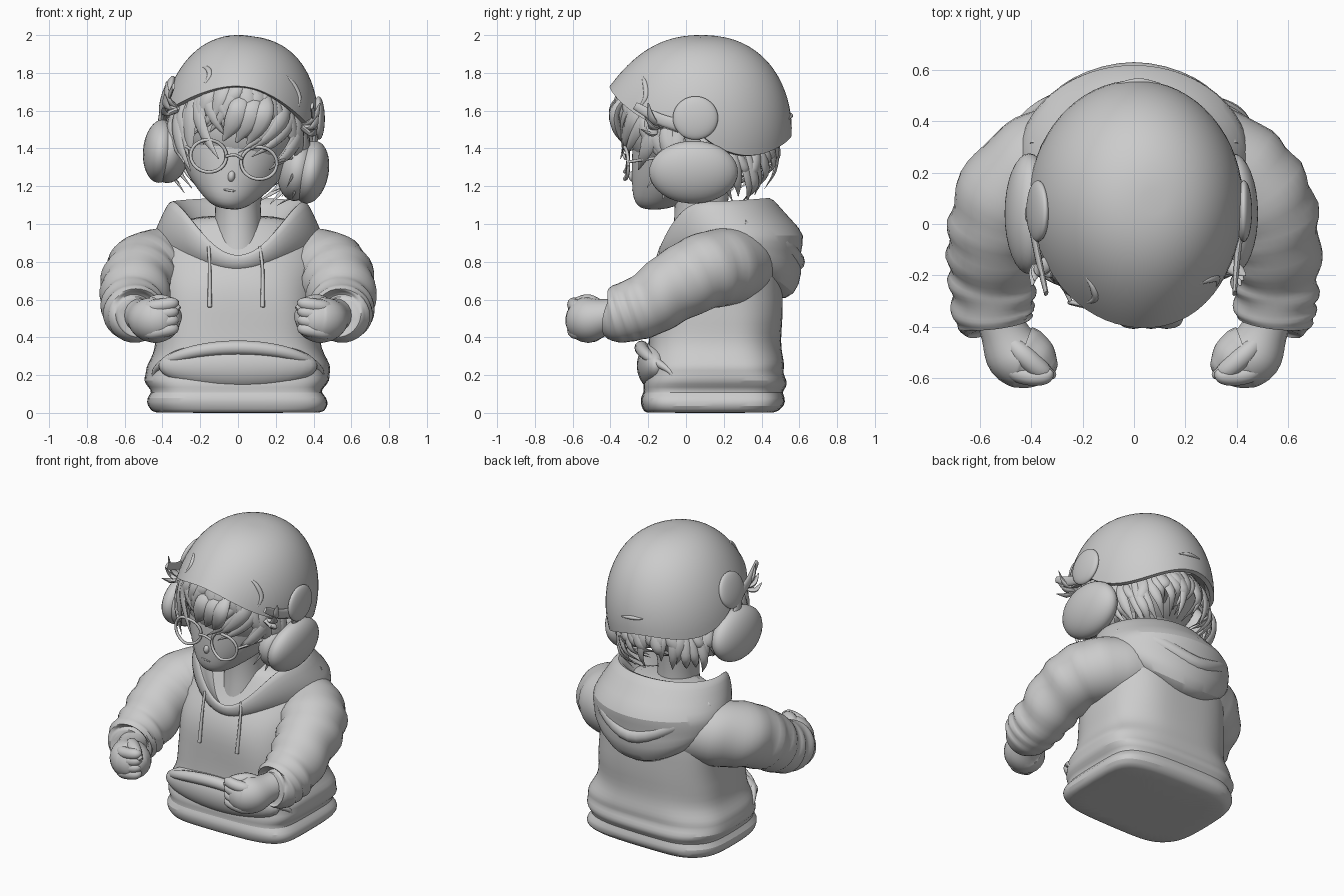
import bpy, bmesh, math, random
from math import sin, cos, pi, radians
from mathutils import Vector, Matrix

cube = bpy.data.objects.get("Cube")
if cube:
    bpy.data.objects.remove(cube, do_unlink=True)
random.seed(4)

clay = bpy.data.materials.new("light_grey")
clay.use_nodes = True
GREY = (0.6, 0.6, 0.6, 1)
clay.diffuse_color = GREY
clay.node_tree.nodes["Principled BSDF"].inputs["Base Color"].default_value = GREY

# The head leans towards the model's left
PIVOT = Vector((0, 0.08, 1.5))
LEAN = Matrix.Translation(PIVOT) @ Matrix.Rotation(radians(8), 4, 'Y') @ Matrix.Translation(-PIVOT)
parts = []


def finish(name, bm, tilt=False, sub=0):
    if tilt:
        bm.transform(LEAN)
    bmesh.ops.recalc_face_normals(bm, faces=bm.faces)
    mesh = bpy.data.meshes.new(name)
    bm.to_mesh(mesh)
    bm.free()
    ob = bpy.data.objects.new(name, mesh)
    bpy.context.collection.objects.link(ob)
    mesh.materials.append(clay)
    if sub:
        mod = ob.modifiers.new("Smooth", 'SUBSURF')
        mod.levels = mod.render_levels = sub
    parts.append(ob)


def skin(name, rings, tilt=False, sub=0):
    """Join equal rings of points into a capped surface."""
    bm = bmesh.new()
    loops = [[bm.verts.new(p) for p in ring] for ring in rings]
    n = len(loops[0])
    for a, b in zip(loops, loops[1:]):
        for i in range(n):
            j = (i + 1) % n
            bm.faces.new((a[i], a[j], b[j], b[i]))
    bm.faces.new(loops[0])
    bm.faces.new(loops[-1])
    finish(name, bm, tilt, sub)


def ball(name, loc, radii, tilt=False, turn=0):
    bm = bmesh.new()
    bmesh.ops.create_uvsphere(bm, u_segments=32, v_segments=20, radius=1)
    bm.transform(Matrix.Translation(loc) @ Matrix.Rotation(turn, 4, 'Y') @ Matrix.Diagonal((*radii, 1)))
    finish(name, bm, tilt)


def sweep(name, pts, n=12, steps=5, flat=1, ref=(0, 0, 1), ripple=0, tilt=False):
    """Tube through (x, y, z, radius) points, optionally creased."""
    p = [Vector(q) for q in pts]
    p = [2 * p[0] - p[1]] + p + [2 * p[-1] - p[-2]]
    path = []
    for k in range(1, len(p) - 2):
        a, b, c, d = p[k - 1:k + 3]
        for s in range(steps):
            t = s / steps
            path.append(0.5 * (2 * b + (c - a) * t + (2 * a - 5 * b + 4 * c - d) * t * t
                               + (3 * b - a - 3 * c + d) * t ** 3))
    path.append(p[-2])
    rings = []
    last = len(path) - 1
    for k, q in enumerate(path):
        tan = (path[min(k + 1, last)] - path[max(k - 1, 0)]).to_3d().normalized()
        side = tan.cross(Vector(ref)).normalized()
        up = side.cross(tan)
        fade = ripple * sin(pi * k / last)
        ring = []
        for i in range(n):
            a = 2 * pi * i / n
            r = max(q.w, 0.002) + fade * sin(k * 1.25 + 1.5 * sin(a + k * 0.3)) * (0.6 + 0.4 * cos(2 * a))
            ring.append(q.to_3d() + side * r * cos(a) + up * r * flat * sin(a))
        rings.append(ring)
    skin(name, rings, tilt)


def oval(z, cx, y0, y1, rx, power=2, n=36, wave=0):
    """Level superellipse between y0 and y1."""
    ring = []
    for i in range(n):
        a = 2 * pi * i / n
        c, s = cos(a), sin(a)
        w = 1 + wave * sin(3 * a + 14 * z) * sin(2 * a - 9 * z)
        ring.append((cx + rx * w * math.copysign(abs(c) ** (2 / power), c),
                     (y0 + y1) / 2 + (y1 - y0) / 2 * w * math.copysign(abs(s) ** (2 / power), s), z))
    return ring


# Sweatshirt body with hem rolls: z, front, back, half width, squareness
body = [(0, -.215, .47, .44, 4), (.005, -.22, .48, .45, 4), (.035, -.235, .525, .48, 4),
        (.08, -.24, .53, .48, 4), (.11, -.22, .505, .445, 4), (.135, -.23, .53, .465, 3.8),
        (.17, -.23, .53, .495, 3.6), (.21, -.215, .505, .485, 3.5), (.24, -.22, .515, .49, 3.4),
        (.28, -.21, .515, .47, 3.2), (.34, -.20, .505, .44, 3), (.42, -.20, .50, .435, 3),
        (.52, -.20, .51, .43, 3), (.65, -.19, .515, .43, 2.8), (.76, -.155, .51, .44, 2.6),
        (.84, -.09, .49, .43, 2.5), (.92, -.04, .47, .42, 2.4), (1.0, 0, .42, .34, 2.2), (1.05, .02, .34, .2, 2)]
skin("sweatshirt_body", [oval(z, 0, f, b, w, p, wave=.025 if z else 0) for z, f, b, w, p in body], sub=1)
ball("front_pocket", (0, -.16, .25), (.42, .1, .13))
arch = [pi * i / 14 for i in range(15)]
sweep("pocket_edge", [(.45 * cos(a), .15 - .385 * (1 - abs(.95 * cos(a)) ** 3.2) ** .31,
                       .19 + .155 * sin(a), .008 + .03 * sin(a)) for a in arch], ref=(0, 1, 0), steps=3)

# Hood: rings run from inside the neck, over the rim and down the back
# half width, front y, back y, front z, side z, back z
hood = [(.15, -.02, .26, .78, .93, .93), (.24, -.09, .34, .78, 1.0, 1.02), (.31, -.13, .40, .81, 1.08, 1.11),
        (.345, -.15, .44, .84, 1.135, 1.155), (.38, -.165, .49, .82, 1.10, 1.10), (.42, -.16, .56, .77, 1.01, 1.02),
        (.45, -.12, .64, .74, .94, .94), (.45, -.08, .60, .72, .88, .85), (.43, -.05, .62, .7, .84, .74),
        (.39, 0, .58, .7, .8, .62), (.3, .05, .48, .7, .78, .58)]
rings = []
for rx, y0, y1, zf, zs, zb in hood:
    ring = []
    for i in range(40):
        a = 2 * pi * i / 40
        s = sin(a)
        z = zs + (zb - zs) * s ** 1.5 if s > 0 else zs + (zf - zs) * abs(s) ** 3
        ring.append((rx * cos(a), (y0 + y1) / 2 + (y1 - y0) / 2 * s, z))
    rings.append(ring)
skin("hood", rings, sub=1)
sweep("hood_fold", [(-.38, .3, 1.0, .03), (-.26, .50, .90, .045), (0, .58, .80, .05),
                    (.26, .50, .90, .045), (.38, .3, 1.0, .03)])

for m, side in ((-1, "right"), (1, "left")):
    # Sleeves, fists and drawstrings
    sweep(side + "_sleeve", [(m * x, y, z, r) for x, y, z, r in (
        (.22, .30, .80, .19), (.38, .22, .775, .205), (.49, .10, .75, .203), (.535, -.05, .675, .19),
        (.55, -.2, .575, .17), (.55, -.31, .535, .16), (.545, -.38, .515, .145), (.54, -.40, .515, .10))],
        n=32, steps=6, ripple=.011)
    sweep(side + "_hand", [(m * x, y, z, r) for x, y, z, r in (
        (.53, -.34, .52, .09), (.505, -.42, .51, .093), (.465, -.50, .495, .118),
        (.415, -.525, .495, .12), (.355, -.55, .51, .09), (.31, -.57, .52, .03))], n=20)
    for k in range(4):
        z = .42 + .045 * k
        sweep(side + "_finger", [(m * x, y, z + dz, r) for x, y, dz, r in (
            (.50, -.54, 0, .02), (.46, -.575, .005, .036), (.40, -.593, .015, .036),
            (.345, -.59, .025, .032), (.32, -.57, .03, .012))])
    sweep(side + "_thumb", [(m * x, y, z, r) for x, y, z, r in (
        (.49, -.45, .56, .03), (.43, -.51, .585, .042), (.36, -.57, .575, .038), (.31, -.59, .55, .014))])
    sweep(side + "_drawstring", [(m * .135 - .02, -.13, .88, .009), (m * .14 - .01, -.165, .76, .009),
                                 (m * .14 - .01, -.197, .56, .012)], n=8, ref=(0, 1, 0))

    # Headphone cups with pads and pivots
    ball(side + "_ear_cup", (m * .40 + .012, .04, 1.33), (.095, .235, .168), True, m * .05)
    ball(side + "_ear_pad", (m * .34, .03, 1.335), (.105, .21, .168), True)
    ball(side + "_cup_pivot", (m * .405 + .01, .05, 1.62), (.032, .12, .115), True, m * -.15)
    sweep(side + "_strap", [(m * .37, -.27, 1.68, .02), (m * .39, -.14, 1.61, .03), (m * .41, 0, 1.56, .035),
                            (m * .41, .05, 1.46, .04)], ref=(m, 0, 0), flat=.4, tilt=True)

    # Round glasses
    sweep(side + "_lens_rim", [(m * .135 + .095 * cos(a), -.325 + .02 * abs(cos(a)), 1.34 + .085 * sin(a), .009)
                               for a in [2 * pi * i / 16 for i in range(17)]],
          n=8, steps=3, ref=(0, 1, 0), tilt=True)
    sweep(side + "_temple", [(m * .23, -.30, 1.36, .008), (m * .30, -.16, 1.39, .008), (m * .34, .0, 1.4, .008)],
          n=8, tilt=True)
sweep("glasses_bridge", [(-.045, -.32, 1.35, .008), (0, -.33, 1.365, .008), (.045, -.32, 1.35, .008)],
      n=8, tilt=True)

# Neck and face
skin("neck", [oval(z, 0, .06 - r, .10 + r, r) for z, r in ((.8, .15), (.95, .125), (1.1, .12), (1.25, .14))])
face = [(1.075, -.22, -.12, .04), (1.09, -.255, -.06, .09), (1.13, -.28, .03, .14), (1.19, -.285, .17, .20),
        (1.27, -.29, .30, .265), (1.4, -.285, .36, .31), (1.55, -.28, .40, .34), (1.68, -.24, .40, .33)]
skin("face", [oval(z, 0, f, b, w) for z, f, b, w in face], tilt=True, sub=1)
ball("nose", (0, -.278, 1.25), (.02, .026, .03), True)
ball("mouth", (0, -.276, 1.175), (.035, .01, .007), True)


# Helmet shell: the rim rises at the front and dips behind the ears
def rim_height(s):
    return 1.53 + .2 * s * s if s < 0 else 1.53 - .06 * s - .35 * s * (1 - s)


def shell_point(a, t, grow=1):
    s = sin(a)
    phi = t * math.acos((rim_height(s) - 1.5) / .5)
    push = .05 * s * s * t ** 3 if s < 0 else 0
    wide = grow * sin(phi) ** .84
    return Vector((.008 + wide * .415 * cos(a), .08 + wide * .48 * s - push, 1.5 + .5 * cos(phi)))


turns = [2 * pi * i / 64 for i in range(64)]
shell = [[shell_point(a, t / 20) for a in turns] for t in range(1, 21)]
shell.append([shell_point(a, 1, .94) - Vector((0, 0, .006)) for a in turns])
shell.append([shell_point(a, .95, .88) for a in turns])
skin("helmet", shell, tilt=True)
sweep("helmet_back_ridge", [(*shell_point(pi / 2 + d, .87), r) for d, r in ((-.2, .004), (0, .012), (.2, .004))],
      tilt=True)
for a in (-2.25, -.8):
    sweep("helmet_crease", [(*shell_point(a + d, t, .985), r) for d, t, r in (
        (-.12, .70, .004), (.02, .75, .014), (.1, .84, .014), (.05, .96, .004))], ref=(0, -1, 0), tilt=True)

# Hair mass and loose locks
ball("hair_mass", (0, .06, 1.52), (.355, .375, .31), True)


def lock(a, length, width, drift, tuck):
    out = Vector((cos(a), sin(a), 0))
    top = rim_height(sin(a)) + .03
    pts = []
    for t, grow, w in ((0, .97, .8), (.35, 1.05, 1), (.7, 1.03, .7), (1, tuck, .05)):
        b = a + drift * t * t
        pts.append((.37 * grow * cos(b), .06 + .40 * grow * sin(b), top - length * t, width * w))
    sweep("hair_lock", pts, n=8, steps=4, flat=.45, ref=out, tilt=True)


for k in range(38):
    a = -pi / 2 + (k / 37 - .5) * 2.6
    edge = abs(a + pi / 2) / 1.3
    lock(a, random.uniform(.2, .31) + .1 * edge, random.uniform(.025, .05),
         random.uniform(-.6, .6), random.uniform(.93, 1.06))
for k in range(38):
    a = pi / 2 + (k / 37 - .5) * 3.0
    lock(a, random.uniform(.15, .33), random.uniform(.025, .042),
         random.uniform(-.3, .3), random.uniform(.66, .95))
for x in (-.03, .04, .1):
    sweep("forehead_tuft", [(x, -.30, 1.70, .04), (x + .02, -.375, 1.62, .055), (x, -.37, 1.53, .05),
                            (x - .04, -.33, 1.43, .006)], ref=(0, -1, 0), flat=.5, tilt=True)
for m in (-1, 1):
    for k in range(3):
        sweep("side_wisp", [(m * .33, -.14 - .02 * k, 1.56, .03), (m * .39, -.18, 1.61 - .04 * k, .025),
                            (m * .41, -.2 - .02 * k, 1.70 - .07 * k, .004)], flat=.5, tilt=True)

# Smooth shading that keeps sharp edges
bpy.ops.object.select_all(action='DESELECT')
for ob in parts:
    ob.select_set(True)
bpy.context.view_layer.objects.active = parts[0]
bpy.ops.object.shade_smooth_by_angle(angle=radians(50))
